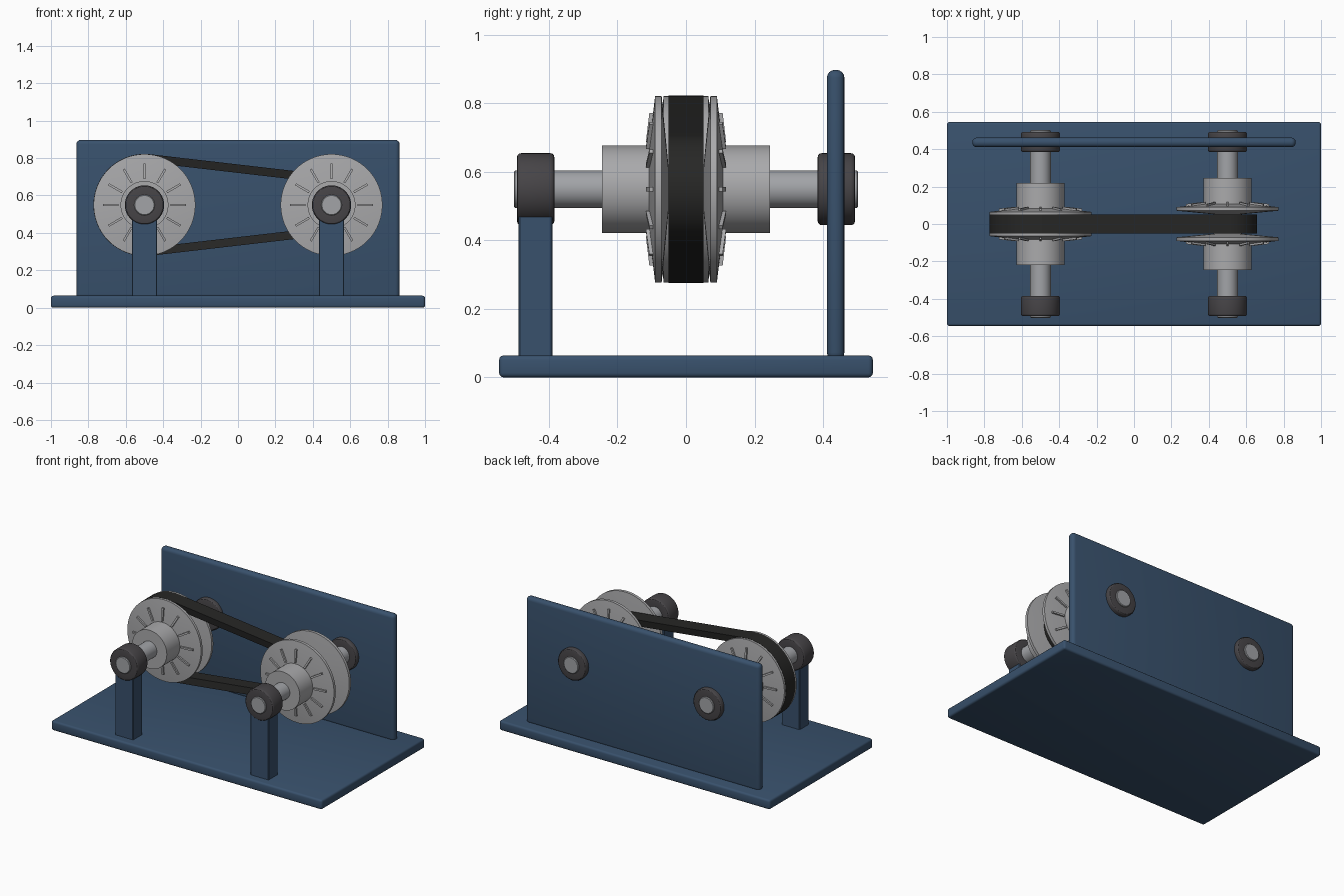
import bpy, bmesh, math
from mathutils import Matrix, Vector

if "Cube" in bpy.data.objects:
    bpy.data.objects.remove(bpy.data.objects["Cube"])

AXIS_Z = 0.549


def material(name, rgb):
    m = bpy.data.materials.new(name)
    m.diffuse_color = (*rgb, 1)
    m.use_nodes = True
    m.node_tree.nodes["Principled BSDF"].inputs["Base Color"].default_value = m.diffuse_color
    return m


BLUE = material("blue_paint", (0.040, 0.082, 0.150))
STEEL = material("pulley_metal", (0.40, 0.40, 0.41))
SHAFT = material("shaft_metal", (0.36, 0.37, 0.39))
DARK = material("bearing_metal", (0.062, 0.058, 0.063))
RUBBER = material("belt_rubber", (0.020, 0.020, 0.019))


def finish(name, bm, mat, smooth=True):
    bmesh.ops.recalc_face_normals(bm, faces=bm.faces)
    mesh = bpy.data.meshes.new(name)
    bm.to_mesh(mesh)
    bm.free()
    ob = bpy.data.objects.new(name, mesh)
    bpy.context.collection.objects.link(ob)
    mesh.materials.append(mat)
    if smooth:
        bpy.ops.object.select_all(action='DESELECT')
        ob.select_set(True)
        bpy.context.view_layer.objects.active = ob
        bpy.ops.object.shade_smooth_by_angle(angle=math.radians(30))
    return ob


def box(name, lo, hi, mat, bevel, segments=3):
    """Bevelled box between two corners."""
    lo, hi = Vector(lo), Vector(hi)
    bm = bmesh.new()
    bmesh.ops.create_cube(bm, size=1, matrix=Matrix.Translation((lo + hi) / 2)
                          @ Matrix.Diagonal((*(hi - lo), 1)))
    bmesh.ops.bevel(bm, geom=bm.edges[:], offset=bevel, segments=segments,
                    profile=0.5, affect='EDGES')
    return finish(name, bm, mat)


def lathe(name, x, profile, mat, side=1, n=64):
    """Solid turned about the shaft line from (radius, y) points."""
    bm = bmesh.new()
    rings = []
    for r, y in profile:
        rings.append([bm.verts.new((x + r * math.cos(2 * math.pi * i / n), side * y,
                                    AXIS_Z + r * math.sin(2 * math.pi * i / n)))
                      for i in range(n)])
    for a, b in zip(rings, rings[1:]):
        for i in range(n):
            j = (i + 1) % n
            bm.faces.new((a[i], a[j], b[j], b[i]))
    bm.faces.new(rings[0])
    bm.faces.new(rings[-1])
    return finish(name, bm, mat)


def ribs(name, x, shift, side):
    """Twelve radial cooling ribs lying on the sloped back of a sheave."""
    bm = bmesh.new()
    for k in range(12):
        rot = Matrix.Rotation(k * math.pi / 6, 4, 'Y')
        corners = []
        for r, y0, y1 in ((0.138, 0.085, 0.117), (0.222, 0.075, 0.107)):
            for w in (-0.006, 0.006):
                for y in (y0, y1):
                    p = rot @ Vector((r, (y - shift) * side, w))
                    corners.append(bm.verts.new(p + Vector((x, 0, AXIS_Z))))
        for f in ((0, 1, 3, 2), (4, 6, 7, 5), (0, 4, 5, 1),
                  (2, 3, 7, 6), (0, 2, 6, 4), (1, 5, 7, 3)):
            bm.faces.new([corners[i] for i in f])
    finish(name, bm, STEEL, smooth=False)


# Frame
box("base_plate", (-1, -0.545, 0), (1, 0.545, 0.064), BLUE, 0.013)
box("back_plate", (-0.864, 0.411, 0.05), (0.864, 0.462, 0.897), BLUE, 0.023, 4)

# Both shafts; the left pulley is closed up, the right one is opened
for label, x, shift in (("left", -0.5, 0.025), ("right", 0.5, 0.0)):
    box(label + "_post", (x - 0.067, -0.488, 0.05), (x + 0.067, -0.39, 0.475), BLUE, 0.004, 1)
    lathe(label + "_shaft", x, [(0.051, -0.502), (0.055, -0.498),
                                (0.055, 0.498), (0.051, 0.502)], SHAFT, n=48)
    for end, side in (("front", -1), ("rear", 1)):
        tag = label + "_" + end
        # Bearing with rounded rims
        y0, y1, r, b = 0.384, 0.493, 0.105, 0.012
        arc = [(r - b + b * math.cos(t), b * math.sin(t) - b)
               for t in (0, math.pi / 6, math.pi / 3, math.pi / 2)]
        profile = [(0.054, y0)] + [(q, y0 - d) for q, d in reversed(arc)]
        profile += [(q, y1 + d) for q, d in arc] + [(0.054, y1)]
        lathe(tag + "_bearing", x, profile, DARK, side)
        # Conical sheave half and its hub
        lathe(tag + "_sheave", x, [(0.054, 0.050 - shift), (0.272, 0.071 + (0.002 if shift else 0) - shift),
                                   (0.272, 0.090 - shift), (0.125, 0.108 - shift),
                                   (0.054, 0.108 - shift)], STEEL, side, 96)
        lathe(tag + "_hub", x, [(0.054, 0.09 - shift), (0.128, 0.09 - shift),
                                (0.128, 0.245 - shift), (0.054, 0.245 - shift)], STEEL, side)
        ribs(tag + "_ribs", x, shift, side)

# Drive belt: two arcs joined by the tangent runs
R_LEFT, R_RIGHT, THICK = 0.273, 0.158, 0.045
phi = math.acos(R_LEFT - R_RIGHT)
path = []
for cx, r, start, end in ((-0.5, R_LEFT, phi, 2 * math.pi - phi), (0.5, R_RIGHT, -phi, phi)):
    for i in range(49):
        path.append((cx, r, start + (end - start) * i / 48))
bm = bmesh.new()
sections = []
for cx, r, t in path:
    sections.append([bm.verts.new((cx + q * math.cos(t), y, AXIS_Z + q * math.sin(t)))
                     for q, y in ((r, -0.051), (r, 0.051), (r - THICK, 0.044), (r - THICK, -0.044))])
for a, b in zip(sections, sections[1:] + sections[:1]):
    for i in range(4):
        j = (i + 1) % 4
        bm.faces.new((a[i], a[j], b[j], b[i]))
finish("drive_belt", bm, RUBBER)
